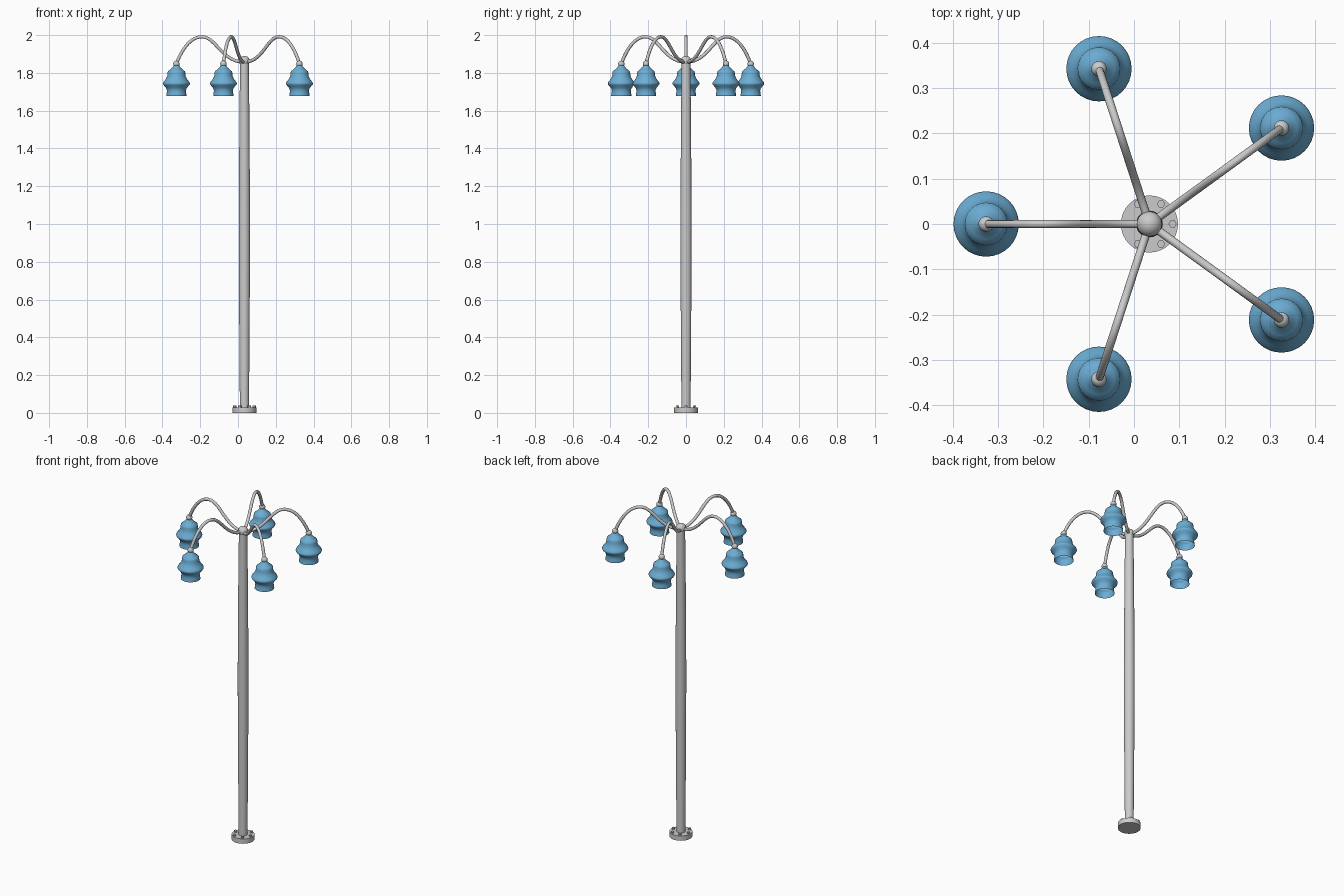
import bpy, math
from math import sin, cos, pi

if "Cube" in bpy.data.objects:
    bpy.data.objects.remove(bpy.data.objects["Cube"])

CX = 0.034      # pole axis
ARM_R = 0.36    # reach of each arm
LAMPS = 5

blue = bpy.data.materials.new("shade_blue")
blue.diffuse_color = (0.15, 0.42, 0.66, 1)
blue.use_nodes = True
blue.node_tree.nodes["Principled BSDF"].inputs["Base Color"].default_value = blue.diffuse_color


def smooth(ob, angle=40):
    bpy.ops.object.select_all(action='DESELECT')
    ob.select_set(True)
    bpy.context.view_layer.objects.active = ob
    bpy.ops.object.shade_smooth_by_angle(angle=math.radians(angle))


def lathe(name, profile, x, y, n=32, caps=True, mat=None, angle=40):
    """Revolve (radius, z) points, listed bottom to top."""
    verts = [(x + r * cos(2 * pi * i / n), y + r * sin(2 * pi * i / n), z)
             for r, z in profile for i in range(n)]
    faces = [(k * n + i, k * n + (i + 1) % n, (k + 1) * n + (i + 1) % n, (k + 1) * n + i)
             for k in range(len(profile) - 1) for i in range(n)]
    if caps:
        faces.append(tuple(reversed(range(n))))
        faces.append(tuple(range((len(profile) - 1) * n, len(profile) * n)))
    me = bpy.data.meshes.new(name)
    me.from_pydata(verts, [], faces)
    ob = bpy.data.objects.new(name, me)
    bpy.context.collection.objects.link(ob)
    if mat:
        me.materials.append(mat)
    smooth(ob, angle)
    return ob


def ball(name, r, x, y, z):
    bpy.ops.mesh.primitive_uv_sphere_add(segments=24, ring_count=12, radius=r, location=(x, y, z))
    bpy.context.object.name = name
    smooth(bpy.context.object)


# Base plate with six bolts
lathe("base_plate", [(0.063, 0), (0.063, 0.029)], CX, 0)
for i in range(6):
    a = i * pi / 3
    lathe(f"base_bolt_{i}", [(0.009, 0.025), (0.009, 0.038)],
          CX + 0.051 * cos(a), 0.051 * sin(a), n=6)

# Gently swelling pole and top ball
lathe("pole", [(0.024, 0.02), (0.027, 0.4), (0.029, 0.75), (0.0295, 1.0),
               (0.0285, 1.25), (0.026, 1.6), (0.023, 1.855)], CX, 0)
ball("pole_ball", 0.028, CX, 0, 1.862)

# Arm path: (radius, z) for handle, point, handle
ARM = [((-0.05, 1.857), (0.0, 1.857), (0.12, 1.857)),
       ((0.15, 1.991), (0.225, 1.991), (0.29, 1.991)),
       ((0.335, 1.915), (ARM_R, 1.848), (0.37, 1.82))]

# Bell shade outline, bottom to top
SHADE = [(0.054, 1.677), (0.052, 1.692), (0.050, 1.705), (0.053, 1.717), (0.061, 1.728),
         (0.070, 1.738), (0.072, 1.744), (0.069, 1.751), (0.060, 1.762), (0.053, 1.773),
         (0.048, 1.785), (0.047, 1.800), (0.045, 1.808), (0.034, 1.817), (0.022, 1.828),
         (0.014, 1.840)]

for i in range(LAMPS):
    a = pi + i * 2 * pi / LAMPS
    # Curved arm
    cu = bpy.data.curves.new(f"arm_{i}", 'CURVE')
    cu.dimensions = '3D'
    cu.bevel_depth = 0.009
    cu.bevel_resolution = 3
    cu.resolution_u = 14
    cu.use_fill_caps = True
    sp = cu.splines.new('BEZIER')
    sp.bezier_points.add(len(ARM) - 1)
    for bp, pts in zip(sp.bezier_points, ARM):
        bp.handle_left_type = bp.handle_right_type = 'FREE'
        bp.handle_left, bp.co, bp.handle_right = [
            (CX + r * cos(a), r * sin(a), z) for r, z in pts]
    bpy.context.collection.objects.link(bpy.data.objects.new(f"arm_{i}", cu))
    # Joint ball and hanging shade, open below
    x, y = CX + ARM_R * cos(a), ARM_R * sin(a)
    ball(f"lamp_joint_{i}", 0.017, x, y, 1.848)
    lathe(f"lamp_shade_{i}", SHADE, x, y, caps=False, mat=blue, angle=60)
